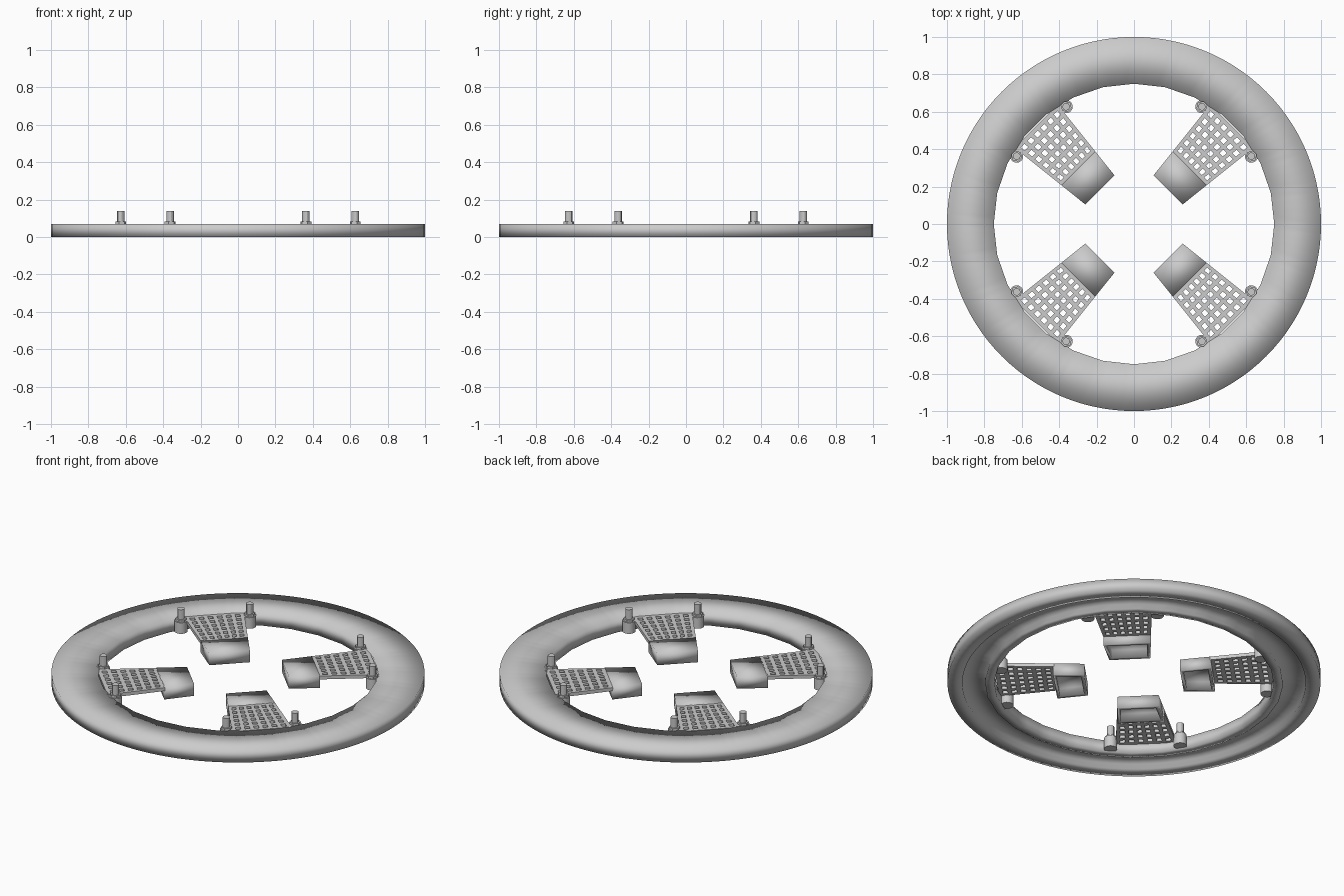
import bpy, bmesh
from math import sin, cos, pi
from mathutils import Matrix

cube = bpy.data.objects.get("Cube")
if cube:
    bpy.data.objects.remove(cube)

grey = bpy.data.materials.new("light_grey")
grey.use_nodes = True
grey.diffuse_color = (0.6, 0.6, 0.6, 1)
grey.node_tree.nodes["Principled BSDF"].inputs["Base Color"].default_value = (0.6, 0.6, 0.6, 1)


def finish(bm, name, smooth, turn=0.0):
    bmesh.ops.recalc_face_normals(bm, faces=bm.faces)
    for f in bm.faces:
        f.smooth = smooth
    bm.transform(Matrix.Rotation(turn, 4, "Z"))
    mesh = bpy.data.meshes.new(name)
    bm.to_mesh(mesh)
    bm.free()
    mesh.materials.append(grey)
    ob = bpy.data.objects.new(name, mesh)
    bpy.context.collection.objects.link(ob)
    return ob


def ring():
    # square section with a groove below; the inner edge is a coarse polygon
    section = [(1, 0), (1, .07), (.75, .07), (.75, 0), (.8, 0), (.8, .03), (.92, .03), (.92, 0)]
    steps, sides = 112, 28
    bm = bmesh.new()
    loops = []
    for i in range(steps):
        a = 2 * pi * i / steps
        off = a % (2 * pi / sides) - pi / sides
        facet = cos(pi / sides) / cos(off)
        loops.append([bm.verts.new((r * k * cos(a), r * k * sin(a), z))
                      for r, z in section for k in [facet if r < .9 else 1]])
    n = len(section)
    for i in range(steps):
        p, q = loops[i], loops[(i + 1) % steps]
        for j in range(n):
            k = (j + 1) % n
            bm.faces.new((p[j], q[j], q[k], p[k]))
    finish(bm, "outer_ring", True)


def half_width(u):
    return .11 + (u - .258) * .11


def grille(name, turn):
    # perforated tapered plate: thin bars around square holes
    holes, bar = 6, .45
    marks = [0]
    for i in range(holes):
        marks += [i + bar, i + 1]
    marks = [m / (holes + bar) for m in marks[:-1]] + [holes / (holes + bar), 1]
    bm = bmesh.new()
    rows = []
    for s in marks:
        u = .42 + .32 * s
        rows.append([bm.verts.new((u, (2 * t - 1) * half_width(u), .07)) for t in marks])
    for i in range(len(marks) - 1):
        for j in range(len(marks) - 1):
            if i % 2 and j % 2:
                continue
            bm.faces.new((rows[i][j], rows[i + 1][j], rows[i + 1][j + 1], rows[i][j + 1]))
    ob = finish(bm, name, False, turn)
    mod = ob.modifiers.new("thickness", "SOLIDIFY")
    mod.thickness = .02
    mod.offset = -1


def hood(name, turn):
    # tapered block hollowed from below
    bm = bmesh.new()
    bmesh.ops.create_cube(bm, size=1)
    for v in bm.verts:
        u = .258 if v.co.x < 0 else .424
        v.co = (u, (1 if v.co.y > 0 else -1) * half_width(u), .07 if v.co.z > 0 else 0)
    bottom = min(bm.faces, key=lambda f: f.calc_center_median().z)
    bmesh.ops.inset_individual(bm, faces=[bottom], thickness=.025)
    rim = bmesh.ops.extrude_face_region(bm, geom=[bottom])["geom"]
    for v in rim:
        if isinstance(v, bmesh.types.BMVert):
            v.co.z = .05
    if bottom.is_valid:
        bmesh.ops.delete(bm, geom=[bottom], context="FACES_ONLY")
    finish(bm, name, True, turn)


def post(name, turn, u, v, radius, z0, z1, sides):
    bm = bmesh.new()
    bmesh.ops.create_cone(bm, cap_ends=True, segments=sides, radius1=radius, radius2=radius,
                          depth=z1 - z0,
                          matrix=Matrix.Translation((u, v, (z0 + z1) / 2)))
    ob = finish(bm, name, True, turn)
    bpy.ops.object.select_all(action="DESELECT")
    ob.select_set(True)
    bpy.context.view_layer.objects.active = ob
    bpy.ops.object.shade_smooth_by_angle()


ring()
for n, place in enumerate(("back_left", "back_right", "front_right", "front_left")):
    turn = pi / 4 + n * pi / 2
    grille(place + "_grille", turn)
    hood(place + "_hood", turn)
    for side in (-1, 1):
        tag = place + ("_lug_a" if side < 0 else "_lug_b")
        # lug, nut and bolt
        post(tag, turn, .70, side * .187, .035, .005, .07, 20)
        post(tag + "_nut", turn, .70, side * .187, .03, .07, .083, 6)
        post(tag + "_bolt", turn, .70, side * .187, .02, .08, .14, 12)
